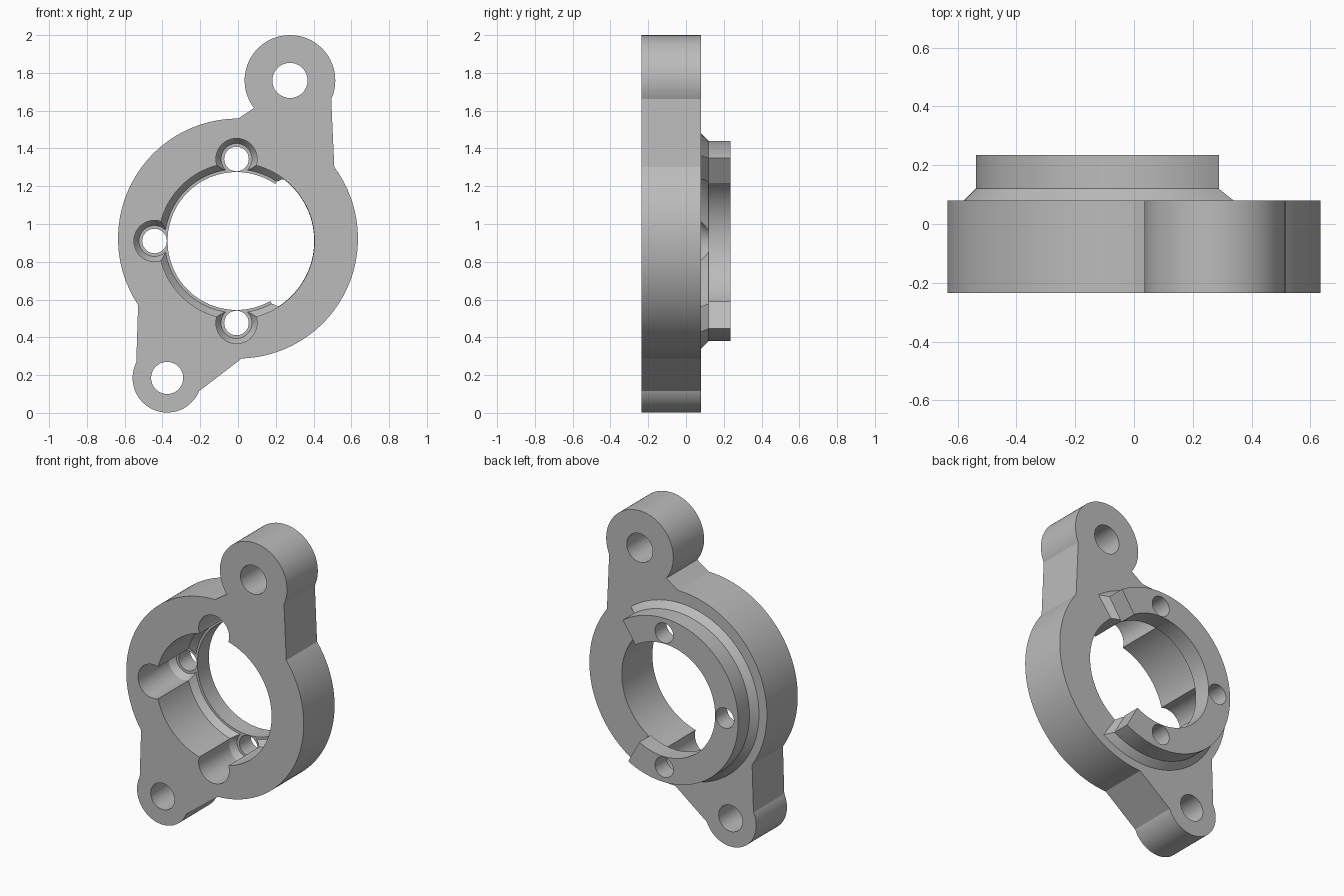
import bpy, bmesh
from math import sin, cos, radians, tau

cube = bpy.data.objects.get("Cube")
if cube:
    bpy.data.objects.remove(cube, do_unlink=True)

FRONT, PLATE_BACK, STEP, BACK = -0.235, 0.08, 0.12, 0.235
CX, CZ = -0.008, 0.91          # bore and collar axis

grey = bpy.data.materials.new("light_grey_metal")
grey.use_nodes = True
color = (0.5, 0.5, 0.5, 1)
grey.diffuse_color = color
grey.node_tree.nodes["Principled BSDF"].inputs["Base Color"].default_value = color


def finish(bm, name):
    bmesh.ops.recalc_face_normals(bm, faces=bm.faces[:])
    mesh = bpy.data.meshes.new(name)
    bm.to_mesh(mesh)
    bm.free()
    mesh.materials.append(grey)
    ob = bpy.data.objects.new(name, mesh)
    bpy.context.collection.objects.link(ob)
    return ob


def arc(cx, cz, r, a0, a1, n):
    angles = [radians(a0 + (a1 - a0) * i / n) for i in range(n + 1)]
    return [(cx + r * cos(a), cz + r * sin(a)) for a in angles]


def lathe(name, cx, cz, profile, n):
    """Closed solid turned about an axis along y; profile is (radius, y)."""
    bm = bmesh.new()
    rings = [[bm.verts.new((cx + r * cos(tau * i / n), y, cz + r * sin(tau * i / n)))
              for i in range(n)] for r, y in profile]
    for a, b in zip(rings, rings[1:]):
        for i in range(n):
            j = (i + 1) % n
            bm.faces.new((a[i], a[j], b[j], b[i]))
    bm.faces.new(rings[0])
    bm.faces.new(rings[-1])
    return finish(bm, name)


def combine(target, other, operation):
    mod = target.modifiers.new(operation.lower(), 'BOOLEAN')
    mod.operation, mod.object, mod.solver = operation, other, 'EXACT'
    bpy.context.view_layer.objects.active = target
    bpy.ops.object.modifier_apply(modifier=mod.name)
    bpy.data.objects.remove(other, do_unlink=True)


# Plate: disc with two mounting ears, one continuous outline
outline = (arc(0.275, 1.76, 0.24, -24.4, 217.4, 60)
           + arc(0, 0.923, 0.635, 90, 213.6, 64)
           + arc(-0.375, 0.185, 0.183, 153.4, 337.6, 44)
           + arc(0, 0.923, 0.635, 271.8, 396.6, 64))
bm = bmesh.new()
face = bm.faces.new([bm.verts.new((x, FRONT, z)) for x, z in outline])
side = bmesh.ops.extrude_face_region(bm, geom=[face])
for v in side["geom"]:
    if isinstance(v, bmesh.types.BMVert):
        v.co.y = PLATE_BACK
plate = finish(bm, "flange_plate")

# Collar: open C-shaped ring with a sloped foot on the outside and at its ends
# each profile point is (radius, y, angle by which the foot spreads past the end)
section = [(0.34, 0.05, 3.5), (0.57, 0.05, 3.5), (0.57, PLATE_BACK, 3.5),
           (0.53, STEP, 0), (0.53, BACK, 0), (0.34, BACK, 0),
           (0.34, STEP, 0), (0.34, PLATE_BACK, 3.5)]
bm = bmesh.new()
rows = [[bm.verts.new((x, y, z)) for x, z in arc(CX, CZ, r, 56 - s, 299 + s, 96)]
        for r, y, s in section]
for k, a in enumerate(rows):
    b = rows[(k + 1) % len(rows)]
    for i in range(len(a) - 1):
        bm.faces.new((a[i], a[i + 1], b[i + 1], b[i]))
for end in (0, -1):
    for ids in ((0, 1, 2, 7), (7, 2, 3, 6), (6, 3, 4, 5)):
        bm.faces.new([rows[k][end] for k in ids])
collar = finish(bm, "collar")
combine(plate, collar, 'UNION')


# Stepped pocket with a short cone above its floor, and a through hole
def pocket(name, cx, cz, wide, cone, hole, n):
    floor = 0.118
    return lathe(name, cx, cz, [(wide, -0.4), (wide, 0.078), (cone, floor),
                                (hole, floor), (hole, 0.4)], n)


combine(plate, pocket("bore_cutter", CX, CZ, 0.413, 0.38, 0.365, 128), 'DIFFERENCE')
for dx, dz in ((0, 1), (-1, 0), (0, -1)):
    combine(plate, pocket("screw_cutter", CX + 0.434 * dx, CZ + 0.434 * dz,
                          0.109, 0.082, 0.065, 48), 'DIFFERENCE')

# Ear holes
for x, z, r in ((0.275, 1.76, 0.093), (-0.375, 0.185, 0.085)):
    combine(plate, lathe("ear_cutter", x, z, [(r, -0.4), (r, 0.4)], 48), 'DIFFERENCE')

# Smooth round walls, sharp edges
bpy.ops.object.select_all(action='DESELECT')
plate.select_set(True)
bpy.context.view_layer.objects.active = plate
bpy.ops.object.shade_smooth_by_angle(angle=radians(20))
